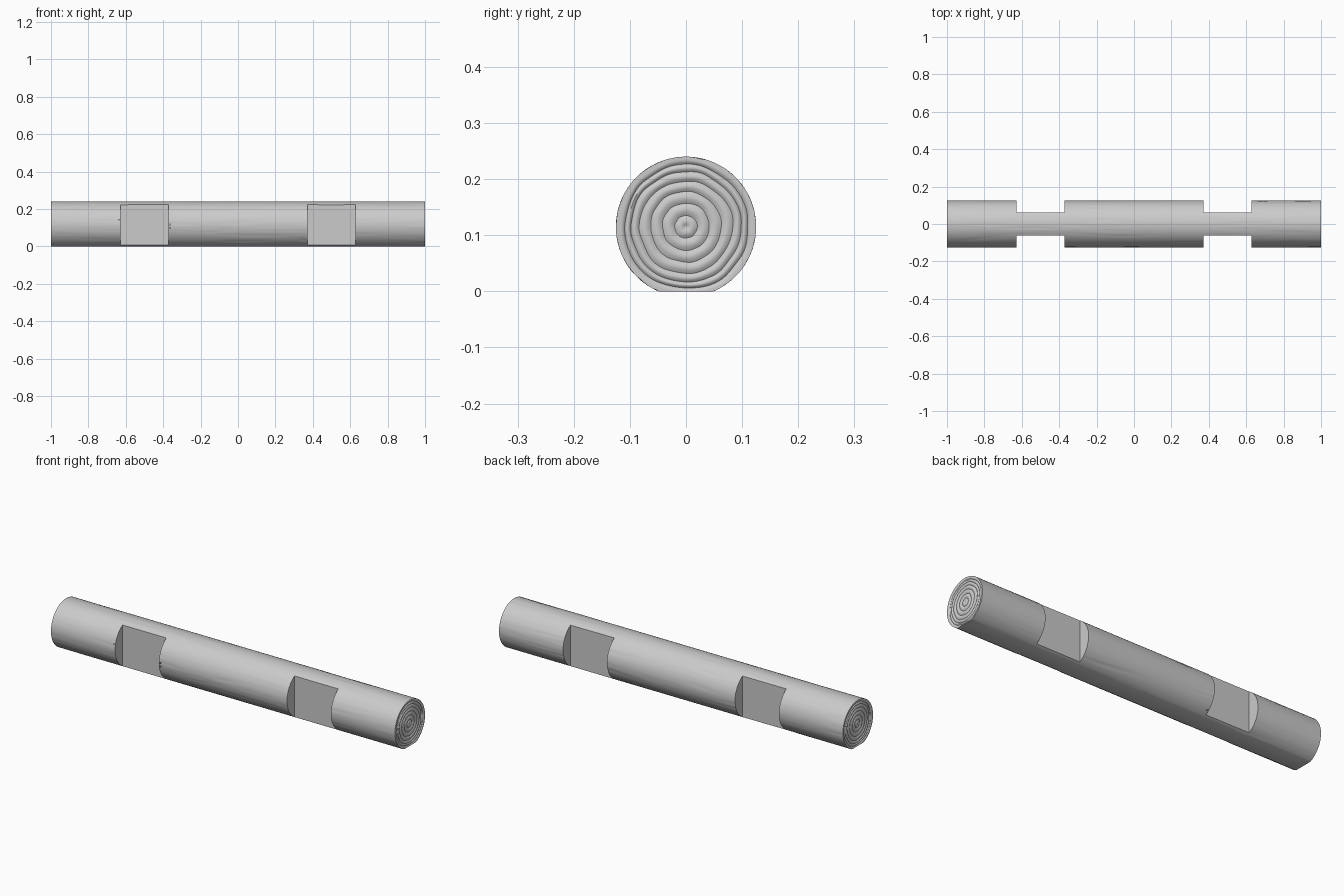
import bpy, bmesh, math
from mathutils import Vector, noise

if "Cube" in bpy.data.objects:
    bpy.data.objects.remove(bpy.data.objects["Cube"], do_unlink=True)

R, AXIS_Z, SIDES, STEPS = 0.125, 0.115, 128, 100
RINGS = [0.02, 0.042, 0.063, 0.082, 0.098, 0.111, R]

grey = bpy.data.materials.new("wood_grey")
grey.use_nodes = True
grey.diffuse_color = (0.6, 0.6, 0.6, 1)
grey.node_tree.nodes["Principled BSDF"].inputs["Base Color"].default_value = (0.6, 0.6, 0.6, 1)


def end_profile():
    """Depth and radius of the rounded growth rings, centre to rim."""
    pts, inner = [], 0.0
    for outer in RINGS:
        for k in range(1, 7):
            t = k / 6
            depth = 0.004 * (1 - math.sin(math.pi * t))
            if outer == R and t > 0.5:
                depth = 0
            pts.append((depth, inner + (outer - inner) * t))
        inner = outer
    return pts


def grain(x, a):
    """Shallow wavy streaks running lengthwise."""
    c, s = math.cos(a), math.sin(a)
    wave = noise.noise(Vector((x * 2, c * 2, s * 2))) * 0.25
    n = noise.noise(Vector((x * 2.5, (c + wave) * 9, (s + wave) * 9)))
    return -0.0022 * max(0, n) ** 1.5


# Log body: growth-ring ends joined by grained bark, turned about x
end = end_profile()
profile = [(-1 + d, r, False) for d, r in end]
profile += [(-1 + 2 * i / STEPS, R, True) for i in range(1, STEPS)]
profile += [(1 - d, r, False) for d, r in reversed(end)]

bm = bmesh.new()
loops = []
for x, r, bark in profile:
    loop = []
    for j in range(SIDES):
        a = 2 * math.pi * j / SIDES
        wobble = 1 + 0.04 * noise.noise(Vector((math.cos(a) * 2, math.sin(a) * 2, r * 30)))
        rr = r + grain(x, a) if bark or r == R else min(r * wobble, R - 0.001)
        loop.append(bm.verts.new((x, rr * math.cos(a), AXIS_Z + rr * math.sin(a))))
    loops.append(loop)
for low, high in zip(loops, loops[1:]):
    for j in range(SIDES):
        k = (j + 1) % SIDES
        bm.faces.new((low[j], low[k], high[k], high[j]))
for loop, x in ((loops[0], -0.996), (loops[-1], 0.996)):
    centre = bm.verts.new((x, 0, AXIS_Z))
    for j in range(SIDES):
        bm.faces.new((centre, loop[j], loop[(j + 1) % SIDES]))

# Flat underside
cut = bmesh.ops.bisect_plane(bm, geom=bm.verts[:] + bm.edges[:] + bm.faces[:],
                             plane_co=(0, 0, 0), plane_no=(0, 0, -1), clear_outer=True)
bmesh.ops.holes_fill(bm, edges=[e for e in bm.edges if e.is_boundary], sides=0)
bmesh.ops.recalc_face_normals(bm, faces=bm.faces)
mesh = bpy.data.meshes.new("notched_log")
bm.to_mesh(mesh)
bm.free()
log = bpy.data.objects.new("notched_log", mesh)
bpy.context.collection.objects.link(log)
mesh.materials.append(grey)

# Saddle notches on both sides near each end
for sx in (-1, 1):
    for sy in (-1, 1):
        bpy.ops.mesh.primitive_cube_add(size=1, location=(sx * 0.5, sy * 0.1625, 0.12))
        cutter = bpy.context.object
        cutter.name = "notch_cutter"
        cutter.scale = (0.255, 0.2, 0.5)
        cutter.data.materials.append(grey)
        cutter.hide_render = True
        cutter.hide_set(True)
        cutter.display_type = 'WIRE'
        mod = log.modifiers.new("notch", 'BOOLEAN')
        mod.object = cutter
        mod.operation = 'DIFFERENCE'
        mod.solver = 'EXACT'

# Apply the notches, then remove the cutters
bpy.context.view_layer.update()
graph = bpy.context.evaluated_depsgraph_get()
result = bpy.data.meshes.new_from_object(log.evaluated_get(graph))
log.modifiers.clear()
log.data = result
for ob in [o for o in bpy.data.objects if o.name.startswith("notch_cutter")]:
    bpy.data.objects.remove(ob, do_unlink=True)

bpy.ops.object.select_all(action='DESELECT')
log.select_set(True)
bpy.context.view_layer.objects.active = log
bpy.ops.object.shade_smooth_by_angle(angle=math.radians(35))
